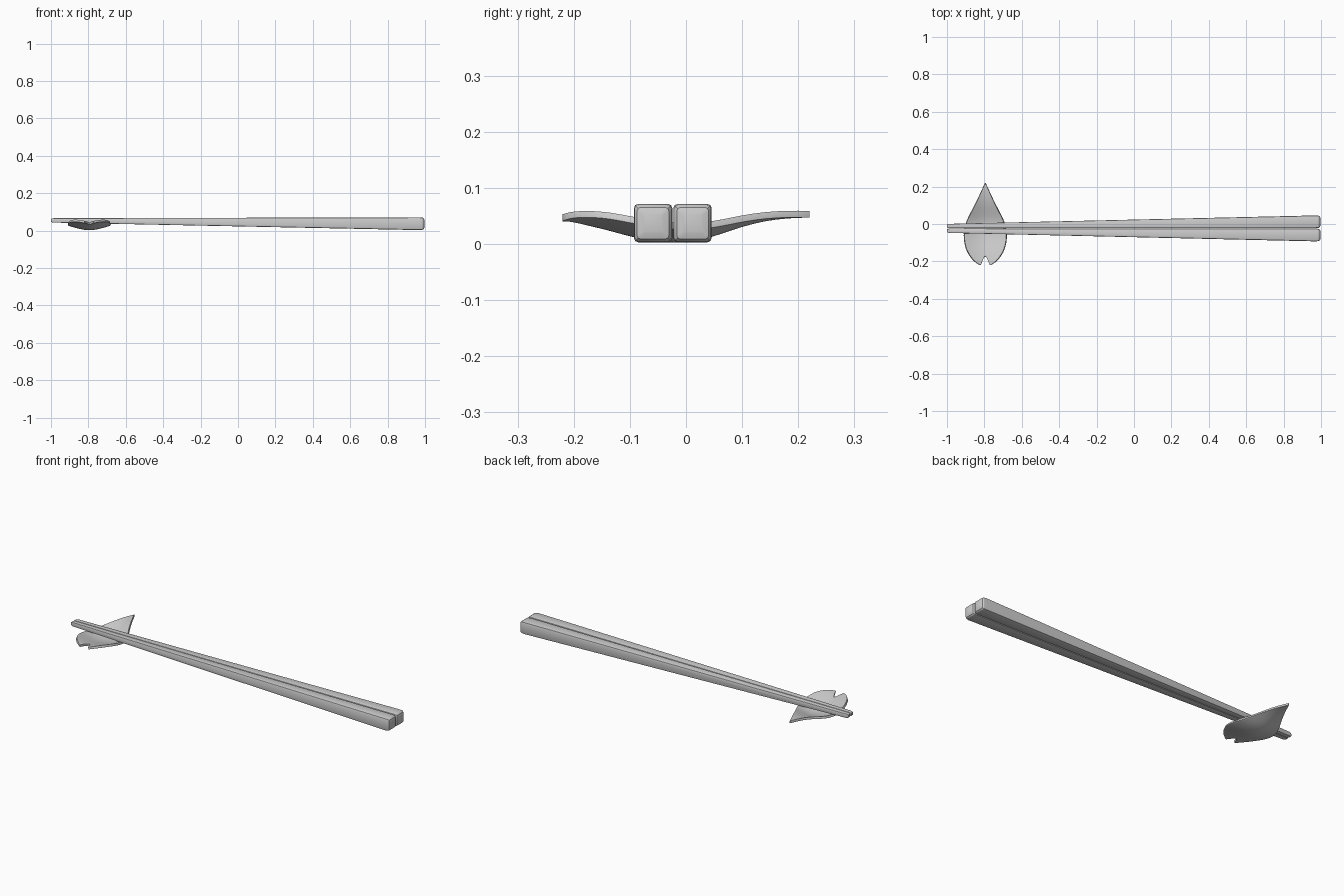
import bpy, bmesh, math

if "Cube" in bpy.data.objects:
    bpy.data.objects.remove(bpy.data.objects["Cube"])


def make_object(name, bm):
    bmesh.ops.recalc_face_normals(bm, faces=bm.faces)
    mesh = bpy.data.meshes.new(name)
    bm.to_mesh(mesh)
    bm.free()
    ob = bpy.data.objects.new(name, mesh)
    bpy.context.collection.objects.link(ob)
    return ob


def smooth(ob, angle):
    bpy.ops.object.select_all(action='DESELECT')
    ob.select_set(True)
    bpy.context.view_layer.objects.active = ob
    bpy.ops.object.shade_smooth_by_angle(angle=math.radians(angle))


def square_section(half, corner):
    # Square with rounded corners, three points per corner
    pts = []
    c = half - corner
    for k in range(4):
        a0 = k * math.pi / 2
        sx, sy = [(1, 1), (-1, 1), (-1, -1), (1, -1)][k]
        for j in range(3):
            a = a0 + j * math.pi / 4
            pts.append((sx * c + corner * math.cos(a), sy * c + corner * math.sin(a)))
    return pts


# Chopsticks: tapered square bars with softened, slightly domed ends
def chopstick(name, side):
    bm = bmesh.new()
    rings = []
    for x, s in [(-1, .6), (-.996, .85), (-.985, 1), (.972, 1),
                 (.987, .95), (.994, .82), (.998, .5)]:
        t = (x + 1) / 2
        half = .0115 + (.0345 - .0115) * t
        yc = -.0235 + side * (.0125 + .023 * t)
        zc = .0548 - .018 * t
        rings.append([bm.verts.new((x, yc + y * s, zc + z * s))
                      for y, z in square_section(half, half * .22)])
    for a, b in zip(rings, rings[1:]):
        for i in range(12):
            j = (i + 1) % 12
            bm.faces.new((a[i], a[j], b[j], b[i]))
    bm.faces.new(rings[0])
    bm.faces.new(rings[-1])
    smooth(make_object(name, bm), 25)


chopstick("chopstick_front", -1)
chopstick("chopstick_back", 1)

# Petal-shaped rest: half outline rows (y, inner x, outer x, centre height)
rows = [(-.220, .025, .029, .044), (-.208, .020, .048, .0445), (-.190, .012, .068, .042),
        (-.163, 0, .088, .036), (-.135, 0, .102, .029), (-.10, 0, .111, .019),
        (-.06, 0, .115, .010), (-.02, 0, .110, .007), (.02, 0, .098, .010),
        (.06, 0, .077, .023), (.10, 0, .056, .037), (.14, 0, .037, .047),
        (.18, 0, .019, .052), (.22, 0, .001, .053)]
bm = bmesh.new()
grid = []
for y, inner, outer, z in rows:
    line = []
    for i in range(7):
        x = inner + (outer - inner) * i / 6
        line.append(bm.verts.new((x, y, z + .026 * (x / .115) ** 1.6)))
    grid.append(line)
for a, b in zip(grid, grid[1:]):
    for i in range(6):
        bm.faces.new((a[i], a[i + 1], b[i + 1], b[i]))
rest = make_object("petal_rest", bm)
rest.location.x = -.795
mirror = rest.modifiers.new("mirror", 'MIRROR')
mirror.merge_threshold = .0005
sub = rest.modifiers.new("subdivide", 'SUBSURF')
sub.levels = sub.render_levels = 1
sub.boundary_smooth = 'PRESERVE_CORNERS'
solid = rest.modifiers.new("thickness", 'SOLIDIFY')
solid.thickness = .012
solid.offset = 0
bev = rest.modifiers.new("soft_rim", 'BEVEL')
bev.width = .003
bev.segments = 2
bev.limit_method = 'ANGLE'
bev.angle_limit = math.radians(50)
smooth(rest, 40)
